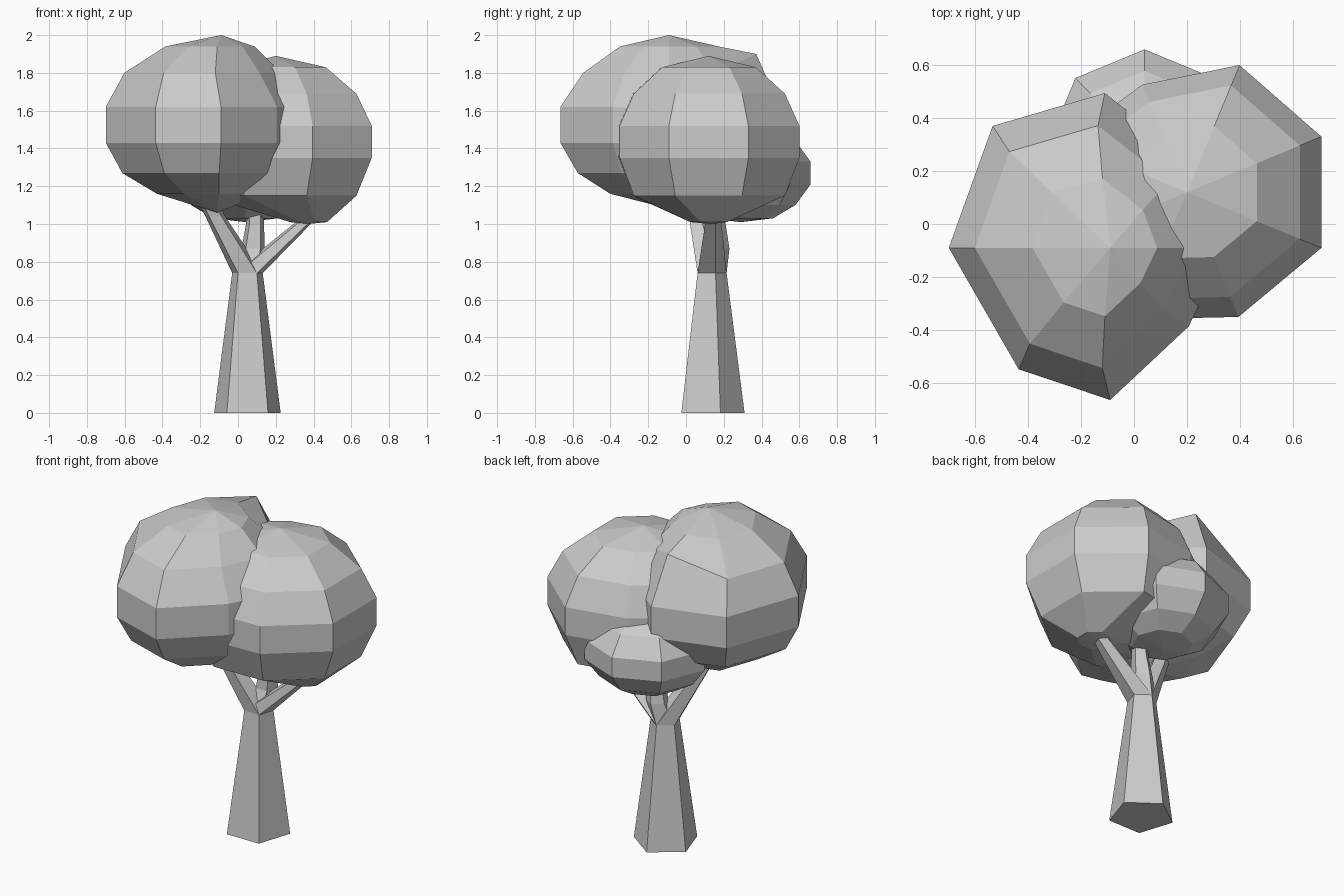
import bpy, bmesh, math

cube = bpy.data.objects.get("Cube")
if cube:
    bpy.data.objects.remove(cube, do_unlink=True)

grey = bpy.data.materials.new("plain_grey")
grey.use_nodes = True
colour = (0.6, 0.6, 0.6, 1)
grey.diffuse_color = colour
grey.node_tree.nodes["Principled BSDF"].inputs["Base Color"].default_value = colour


def finish(name, bm):
    bmesh.ops.recalc_face_normals(bm, faces=bm.faces[:])
    mesh = bpy.data.meshes.new(name)
    bm.to_mesh(mesh)
    bm.free()
    mesh.materials.append(grey)
    bpy.context.collection.objects.link(bpy.data.objects.new(name, mesh))


def bridge(bm, rings):
    for low, high in zip(rings, rings[1:]):
        n = len(low)
        for i in range(n):
            j = (i + 1) % n
            bm.faces.new((low[i], low[j], high[j], high[i]))


def limb(name, stations):
    """Five-sided tapered limb through (x, y, z, radius) stations."""
    bm = bmesh.new()
    rings = []
    for x, y, z, r in stations:
        angles = [math.radians(90 + 72 * i) for i in range(5)]
        rings.append([bm.verts.new((x + r * math.cos(a), y + r * math.sin(a), z)) for a in angles])
    bridge(bm, rings)
    bm.faces.new(rings[0])
    bm.faces.new(rings[-1])
    finish(name, bm)


def crown(name, centre, spokes, profile, bottom, top, raised=None):
    """Faceted ball: spokes are (angle, radius); profile is (factor, z, x shift), bottom up."""
    bm = bmesh.new()
    cx, cy = centre
    rings = []
    for factor, z, shift in profile:
        ring = []
        for angle, r in spokes:
            a = math.radians(angle)
            x = cx + shift + r * factor * math.cos(a)
            ring.append(bm.verts.new((x, cy + r * factor * math.sin(a), z)))
        rings.append(ring)
    if raised:
        level, side, lift = raised
        rings[level][side].co.z += lift
    bridge(bm, rings)
    for ring, point in ((rings[0], bottom), (rings[-1], top)):
        pole = bm.verts.new(point)
        for i in range(len(ring)):
            bm.faces.new((ring[i], ring[(i + 1) % len(ring)], pole))
    finish(name, bm)


# Trunk with its crotch, and the three limbs that fork from it
fork = (0.05, 0.13, 0.74, 0.085)
crotch = (0.08, 0.165, 0.87, 0.065)
limb("trunk", [(0.05, 0.125, 0, 0.185), fork, crotch])
limb("right_branch", [fork, (-0.12, 0.06, 1.04, 0.055), (-0.2, 0.02, 1.2, 0.05)])
limb("left_branch", [fork, (0.34, 0.14, 1.0, 0.048), (0.42, 0.14, 1.08, 0.045)])
limb("back_branch", [crotch, (0.09, 0.16, 1.0, 0.05), (0.09, 0.16, 1.08, 0.05)])

# Large front crown, with one high corner at the back
crown("large_crown", (-0.09, -0.09),
      [(0, 0.44), (45, 0.45), (92, 0.585), (134, 0.64),
       (180, 0.61), (233, 0.575), (270, 0.575), (315, 0.42)],
      [(0.54, 1.16, -0.01), (0.84, 1.27, -0.01), (1, 1.43, 0),
       (1, 1.62, 0), (0.79, 1.8, -0.03), (0.45, 1.94, -0.02)],
      (-0.11, -0.01, 1.06), (-0.09, -0.09, 2.0), raised=(4, 2, 0.1))

# Side crown, its underside drawn down to the left branch
crown("side_crown", (0.2, 0.12),
      [(22.5, 0.55), (67.5, 0.52), (112.5, 0.44), (157.5, 0.5),
       (202.5, 0.5), (247.5, 0.52), (292.5, 0.51), (337.5, 0.55)],
      [(0.2, 1.01, 0.17), (0.84, 1.15, 0), (1, 1.35, 0),
       (1, 1.52, 0), (0.84, 1.69, 0), (0.52, 1.83, 0)],
      (0.37, 0.13, 1.0), (0.2, 0.12, 1.89))

# Small low crown at the back
crown("back_crown", (0.04, 0.29), [(45 * i, 0.37) for i in range(8)],
      [(0.46, 1.03, 0), (0.78, 1.1, 0), (1, 1.21, 0),
       (1, 1.33, 0), (0.78, 1.44, 0), (0.46, 1.51, 0)],
      (0.04, 0.29, 1.01), (0.04, 0.29, 1.54))
